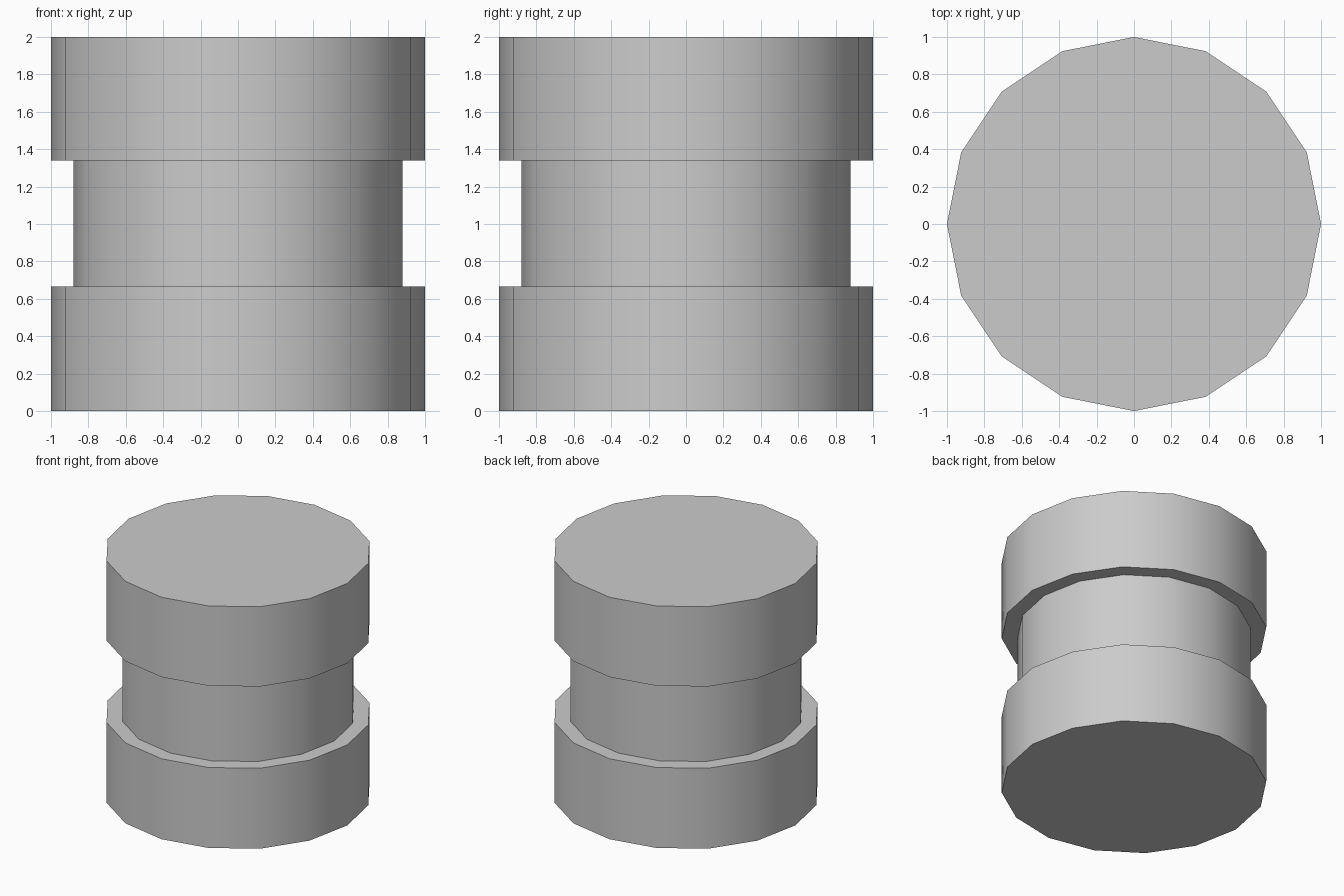
import bpy, bmesh
from math import cos, sin, pi, radians

if "Cube" in bpy.data.objects:
    bpy.data.objects.remove(bpy.data.objects["Cube"])

SIDES = 16
# Lathe profile: (radius, height) of bottom drum, recessed neck, top drum
profile = [(1.0, 0.0), (1.0, 0.665), (0.88, 0.665),
           (0.88, 1.34), (1.0, 1.34), (1.0, 2.0)]

bm = bmesh.new()
rings = [[bm.verts.new((r * cos(2 * pi * i / SIDES), r * sin(2 * pi * i / SIDES), z))
          for i in range(SIDES)] for r, z in profile]

# Walls and ledges between neighbouring rings
for low, high in zip(rings, rings[1:]):
    for i in range(SIDES):
        j = (i + 1) % SIDES
        bm.faces.new((low[i], low[j], high[j], high[i]))

# End caps
bm.faces.new(rings[0][::-1])
bm.faces.new(rings[-1])
bm.normal_update()

mesh = bpy.data.meshes.new("grooved_drum")
bm.to_mesh(mesh)
bm.free()
drum = bpy.data.objects.new("grooved_drum", mesh)
bpy.context.collection.objects.link(drum)

# Smooth walls, crisp rims
bpy.context.view_layer.objects.active = drum
drum.select_set(True)
bpy.ops.object.shade_smooth_by_angle(angle=radians(30))
